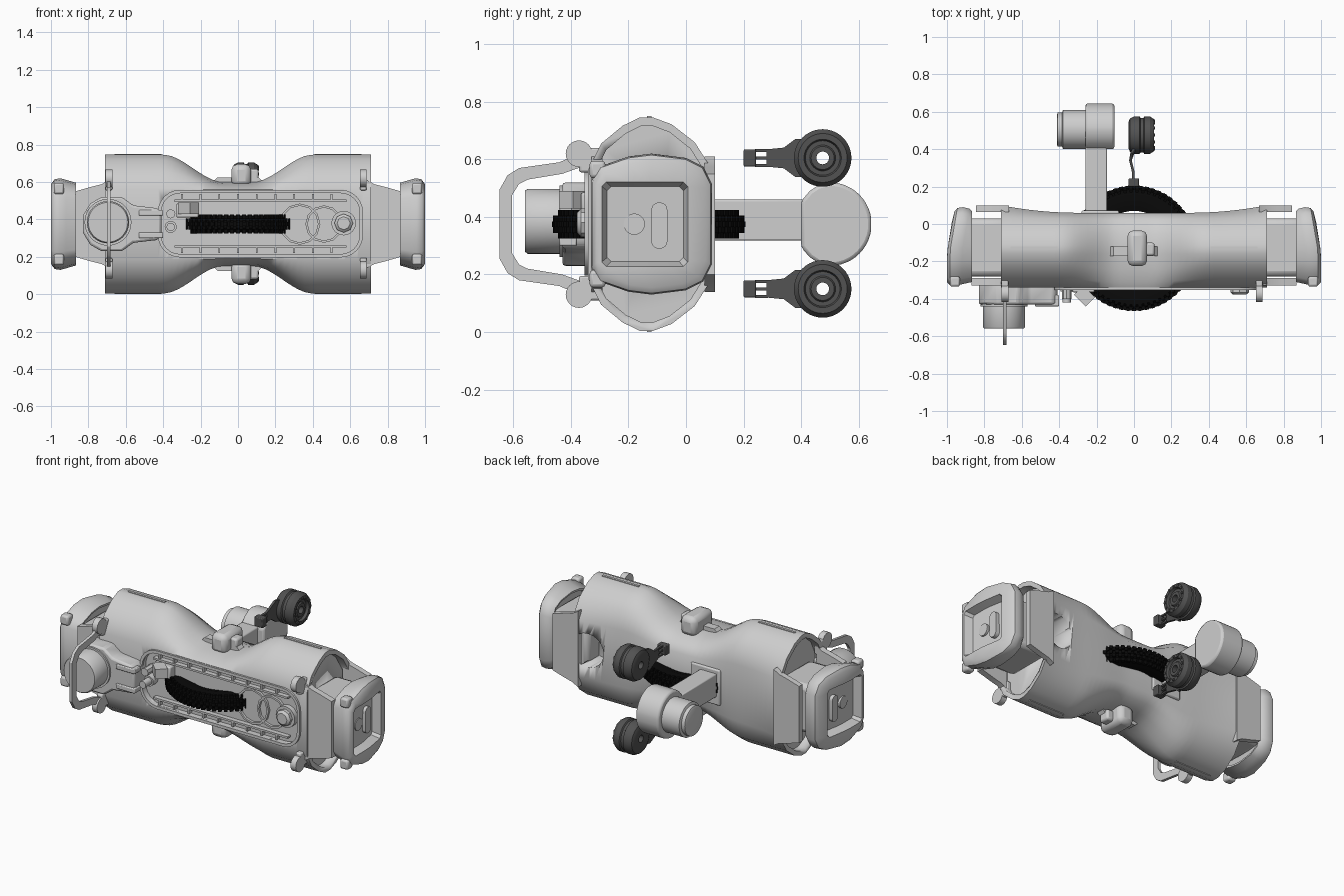
import bpy, bmesh, math
from mathutils import Vector, Matrix

if "Cube" in bpy.data.objects:
    bpy.data.objects.remove(bpy.data.objects["Cube"], do_unlink=True)

MID = 0.375  # height of the symmetry plane


def material(name, v):
    m = bpy.data.materials.new(name)
    m.use_nodes = True
    m.diffuse_color = (v, v, v, 1)
    m.node_tree.nodes["Principled BSDF"].inputs["Base Color"].default_value = (v, v, v, 1)
    return m


GREY = material("light grey", 0.62)
DARK = material("dark grey", 0.085)
BLACK = material("rubber black", 0.003)


def finish(name, bm, mat=GREY, bevel=0, angle=35):
    bmesh.ops.recalc_face_normals(bm, faces=bm.faces)
    me = bpy.data.meshes.new(name)
    bm.to_mesh(me)
    bm.free()
    me.materials.append(mat)
    ob = bpy.data.objects.new(name, me)
    bpy.context.collection.objects.link(ob)
    bpy.ops.object.select_all(action='DESELECT')
    ob.select_set(True)
    bpy.context.view_layer.objects.active = ob
    if bevel:
        b = ob.modifiers.new("Bevel", 'BEVEL')
        b.width, b.segments, b.limit_method = bevel, 2, 'ANGLE'
    bpy.ops.object.shade_smooth_by_angle(angle=math.radians(angle))
    return ob


def loft(name, rings, closed=False, **kw):
    bm = bmesh.new()
    vs = [[bm.verts.new(p) for p in r] for r in rings]
    n = len(vs[0])
    pairs = list(zip(vs, vs[1:])) + ([(vs[-1], vs[0])] if closed else [])
    for a, b in pairs:
        for i in range(n):
            j = (i + 1) % n
            bm.faces.new((a[i], a[j], b[j], b[i]))
    if not closed:
        bm.faces.new(vs[0])
        bm.faces.new(vs[-1])
    return finish(name, bm, **kw)


def box(name, x, y, z, rot=0, **kw):
    bm = bmesh.new()
    size = Vector((x[1] - x[0], y[1] - y[0], z[1] - z[0]))
    mid = Vector((x[0] + x[1], y[0] + y[1], z[0] + z[1])) / 2
    bmesh.ops.create_cube(bm, size=1, matrix=Matrix.Translation(mid)
                          @ Matrix.Rotation(rot, 4, 'Z') @ Matrix.Diagonal(size).to_4x4())
    return finish(name, bm, **kw)


def place(axis, a, b, d):
    # a, b lie in the plane across the axis, d along it
    return {'X': (d, a, b), 'Y': (a, d, b), 'Z': (a, b, d)}[axis]


def prism(name, pts, axis, d0, d1, **kw):
    return loft(name, [[place(axis, a, b, d) for a, b in pts] for d in (d0, d1)], **kw)


def circle(a, b, r, n=32):
    return [(a + r * math.cos(2 * math.pi * i / n), b + r * math.sin(2 * math.pi * i / n))
            for i in range(n)]


def lathe(name, a, b, axis, profile, n=40, closed=False, **kw):
    # profile holds (radius, distance along axis)
    return loft(name, [[place(axis, p, q, d) for p, q in circle(a, b, r, n)] for r, d in profile],
                closed=closed, **kw)


def round_rect(x0, x1, z0, z1, r, n=6):
    out = []
    for k, (cx, cz) in enumerate([(x1 - r, z1 - r), (x0 + r, z1 - r), (x0 + r, z0 + r), (x1 - r, z0 + r)]):
        for i in range(n + 1):
            t = math.pi / 2 * (k + i / n)
            out.append((cx + r * math.cos(t), cz + r * math.sin(t)))
    return out


def cut(ob, cutter):
    cutter.hide_render = True
    m = ob.modifiers.new("Cut", 'BOOLEAN')
    m.object, m.solver = cutter, 'EXACT'
    bpy.context.view_layer.objects.active = ob
    bpy.ops.object.modifier_apply(modifier=m.name)
    bpy.data.objects.remove(cutter, do_unlink=True)


def mirrored(half):
    return half + [(y, -h) for y, h in reversed(half)]


# Main shell: wide rounded ends blending into a narrow waist
END = [(-.34, .19), (-.295, .28), (-.22, .342), (-.16, .371), (-.115, .371), (-.05, .347), (.03, .285), (.1, .175)]
WAIST = [(-.34, .185), (-.31, .2), (-.24, .215), (-.16, .225), (-.11, .225), (-.05, .215), (.02, .19), (.06, .14)]
rings = []
for i in range(41):
    x = -.71 + 1.42 * i / 40
    t = min(max((abs(x) - .08) / .32, 0), 1)
    t = t * t * (3 - 2 * t)
    back = min(max((abs(x) - .3) / .41, 0), 1) ** 2
    half = []
    for (y0, h0), (y1, h1) in zip(WAIST, END):
        k = back if y1 > .05 else t
        half.append((y0 + (y1 - y0) * k, h0 + (h1 - h0) * t))
    rings.append([(x, y, MID + h) for y, h in mirrored(half)])
shell = loft("main_shell", rings, angle=40)
cut(shell, prism("tray_cutter", round_rect(-.41, .65, .215, .54, .1), 'Y', -.5, -.315))
cut(shell, prism("port_cutter", circle(.62, MID, .105), 'Y', -.08, .3))
for s in (-1, 1):  # hollow pockets in the shell ends
    cut(shell, prism("pocket_cutter", [(y * .9 - .012, MID + h * .92) for y, h in mirrored(END)],
                     'X', s * .66, s * .8))

# Front tray rim, ribs and fittings
rim = [[(x, y, z) for x, z in round_rect(-.41 - g, .65 + g, .215 - g, .54 + g, .1 + g)]
       for g, y in ((0, -.32), (0, -.352), (.018, -.352), (.018, -.32))]
loft("tray_rim", rim, closed=True)
for z in (.255, .5):
    box("tray_rail", (-.34, .58), (-.345, -.31), (z - .006, z + .006))
    for i in range(9):
        x = -.3 + i * .1
        e = math.copysign(.035, z - MID)
        box("tray_rib", (x - .005, x + .005), (-.342, -.31), sorted((z, z + e)))
for x, r in ((.33, .11), (.46, .1)):
    lathe("tray_ring", x, MID, 'Y', [(r, -.31), (r, -.33), (r - .012, -.33), (r - .012, -.31)], n=12, closed=True)
lathe("dial_base", .565, .38, 'Y', [(.065, -.31), (.065, -.345), (.05, -.345)])
lathe("dial_knob", .565, .38, 'Y', [(.05, -.31), (.05, -.365), (.035, -.378)], n=8)
box("sensor_block", (-.33, -.21), (-.365, -.31), (.41, .485), bevel=.008)
lathe("small_peg", -.36, .36, 'Y', [(.032, -.31), (.032, -.36), (.022, -.36), (.022, -.42)], n=16)
lathe("upper_peg", -.36, .43, 'Y', [(.025, -.31), (.025, -.4)], n=8)
box("angled_block", (-.31, -.22), (-.42, -.35), (.43, .49), rot=math.radians(-45))

# Front motor with its mount
MOUNT = [(-.83, .045), (-.79, .11), (-.73, .145), (-.62, .145), (-.56, .1), (-.43, .085), (-.41, .06)]
prism("motor_mount", [(x, MID + h) for x, h in mirrored(MOUNT)], 'Y', -.43, -.31, bevel=.012)
lathe("front_motor", -.695, .385, 'Y', [(.125, -.4), (.125, -.44), (.113, -.44), (.113, -.55), (.106, -.56)])
for z in (.315, .435):
    box("mount_fork", (-.53, -.4), (-.44, -.38), (z - .015, z + .015), bevel=.005)

# Carry handle: flat bent strip in the y-z plane
inner = [(-.36, .2), (-.43, .175), (-.55, .155), (-.58, .14), (-.605, .1)]
outer = [(-.36, .25), (-.44, .215), (-.58, .195), (-.62, .17), (-.648, .12)]
for s in (-1, 1):
    strip = outer + inner[::-1]
    prism("handle_arm", [(y, MID + s * h) for y, h in strip], 'X', -.7, -.682)
box("handle_grip", (-.7, -.682), (-.648, -.605), (MID - .12, MID + .12))

# Rounded clips on the front corners
for x in (-.69, .67):
    for s in (-1, 1):
        prism("corner_clip", circle(-.372, MID + s * .245, .046, 24), 'X', x - .018, x + .018)
        box("clip_stem", (x - .018, x + .018), (-.372, -.29), sorted((MID + s * .18, MID + s * .265)), bevel=.008)

# Seam ridges, guards and release blocks above and below the waist
for s in (-1, 1):
    prism("waist_guard", [(-.16, MID + s * .2), (-.11, MID + s * .25), (.11, MID + s * .25), (.16, MID + s * .2)],
          'Y', -.17, -.12)
    box("release_block", (-.035, .07), (-.225, -.035), sorted((MID + s * .2, MID + s * .32)), bevel=.03)
    box("release_tab", (.05, .11), (-.17, -.1), sorted((MID + s * .23, MID + s * .295)), bevel=.012)
    for x in (-1, 1):
        box("seam_ridge", sorted((x * .41, x * .66)), (-.135, -.12), sorted((MID + s * .36, MID + s * .375)))

# Hollow end bumpers with recessed panels, necks and side tabs
CAP = [(-.33, .15), (-.3, .2), (-.2, .235), (-.12, .245), (0, .23), (.06, .2), (.09, .14)]
PANEL = [(-.285, .125), (-.27, .14), (-.18, .14), (-.13, .14), (-.06, .14), (-.015, .14), (0, .125)]


def cap_ring(s, x, k, shape=CAP, tilt=1):
    return [(s * (x - tilt * max(0, y + .15) * .17), -.13 + (y + .13) * k, MID + h * k)
            for y, h in mirrored(shape)]


for s, side in ((-1, "right"), (1, "left")):
    rings = [cap_ring(s, .92, .86), cap_ring(s, .87, .84, tilt=0), cap_ring(s, .865, .9, tilt=0),
             cap_ring(s, .92, .96), cap_ring(s, .955, 1), cap_ring(s, .985, .98),
             cap_ring(s, 1, .9), cap_ring(s, 1, 1.05, PANEL), cap_ring(s, .95, .93, PANEL)]
    loft(side + "_bumper", rings, angle=40)
    prism(side + "_panel_boss", round_rect(-.12, -.065, .29, .45, .025), 'X', s * .92, s * .957)
    prism(side + "_panel_disc", circle(-.18, .375, .037, 20), 'X', s * .92, s * .954)
    box(side + "_neck", sorted((s * .65, s * .91)), (-.28, .03), (MID - .15, MID + .15), bevel=.03)
    tab = [(s * .69, .235), (s * .73, .213), (s * .79, .198), (s * .87, .175)]
    shape = [(x, MID + h) for x, h in mirrored(tab)]
    prism(side + "_front_tab", shape, 'Y', -.328, -.29)
    prism(side + "_back_tab", [(x * .97, z) for x, z in shape], 'Y', .065, .1)
    for z in (MID - .19, MID + .19):
        box(side + "_bumper_hook", sorted((s * .93, s * .985)), (-.335, -.28), (z - .03, z + .03), bevel=.012)

# Knobbly drive tyre lying flat, centred in the waist
lathe("tyre", 0, -.13, 'Z', [(.2, MID - .03), (.25, MID - .046), (.3, MID - .042), (.322, MID - .02),
                             (.322, MID + .02), (.3, MID + .042), (.25, MID + .046), (.2, MID + .03)],
      n=72, closed=True, mat=BLACK)
bm = bmesh.new()
for row, (r, h) in enumerate([(.305, -.04), (.323, -.02), (.326, 0), (.323, .02), (.305, .04)]):
    for i in range(60):
        a = 2 * math.pi * (i + .5 * (row % 2)) / 60
        bmesh.ops.create_cube(bm, size=.02, matrix=Matrix.Translation((0, -.13, MID + h))
                              @ Matrix.Rotation(a, 4, 'Z') @ Matrix.Translation((r, 0, 0)))
finish("tyre_knobs", bm, mat=BLACK)

# Rear arm with its round head and motor
box("arm_plate", (-.28, -.08), (.04, .072), (.265, .485), bevel=.008)
box("rear_arm", (-.26, -.145), (0, .44), (.318, .46), bevel=.006)
head = [(.4, .08), (.43, .115), (.46, .135)]
head += [(.5 + .145 * math.sin(t / 12 * math.pi / 2), .145 * math.cos(t / 12 * math.pi / 2)) for t in range(12)]
prism("arm_head", [(y, MID + h) for y, h in mirrored(head)], 'X', -.26, -.105, bevel=.012)
lathe("arm_motor", .505, MID, 'X', [(.105, -.25), (.105, -.38), (.09, -.385), (.09, -.408), (.08, -.412)])

# Paired dark guide rollers with their slotted brackets
DRUM = [(.022, -.025), (.07, -.03), (.088, -.022), (.1, 0), (.1, .03), (.092, .035), (.092, .05), (.1, .055),
        (.1, .085), (.085, .108), (.065, .108), (.06, .092), (.045, .092), (.04, .1), (.022, .1)]
PLATE = [(.28, .03), (.34, .036), (.38, .066), (.43, .066)]
for z in (.605, .15):
    lathe("guide_roller", .475, z, 'X', DRUM, closed=True, mat=DARK, angle=30)
    for p, q in circle(.475, z, .075, 12):
        prism("roller_stud", circle(p, q, .008, 8), 'X', .1, .113, mat=DARK)
    box("bracket_foot", (-.03, .028), (.2, .243), (z - .03, z + .03), mat=DARK, bevel=.005)
    for dz in (-.026, 0, .026):
        box("bracket_bar", (-.012, .004), (.24, .285), (z + dz - .005, z + dz + .005), mat=DARK)
    loft("bracket_plate", [[(e - .02 + 4 * (y - .34) ** 2, y, z + h) for y, h in mirrored(PLATE)]
                           for e in (-.006, .008)], mat=DARK)
